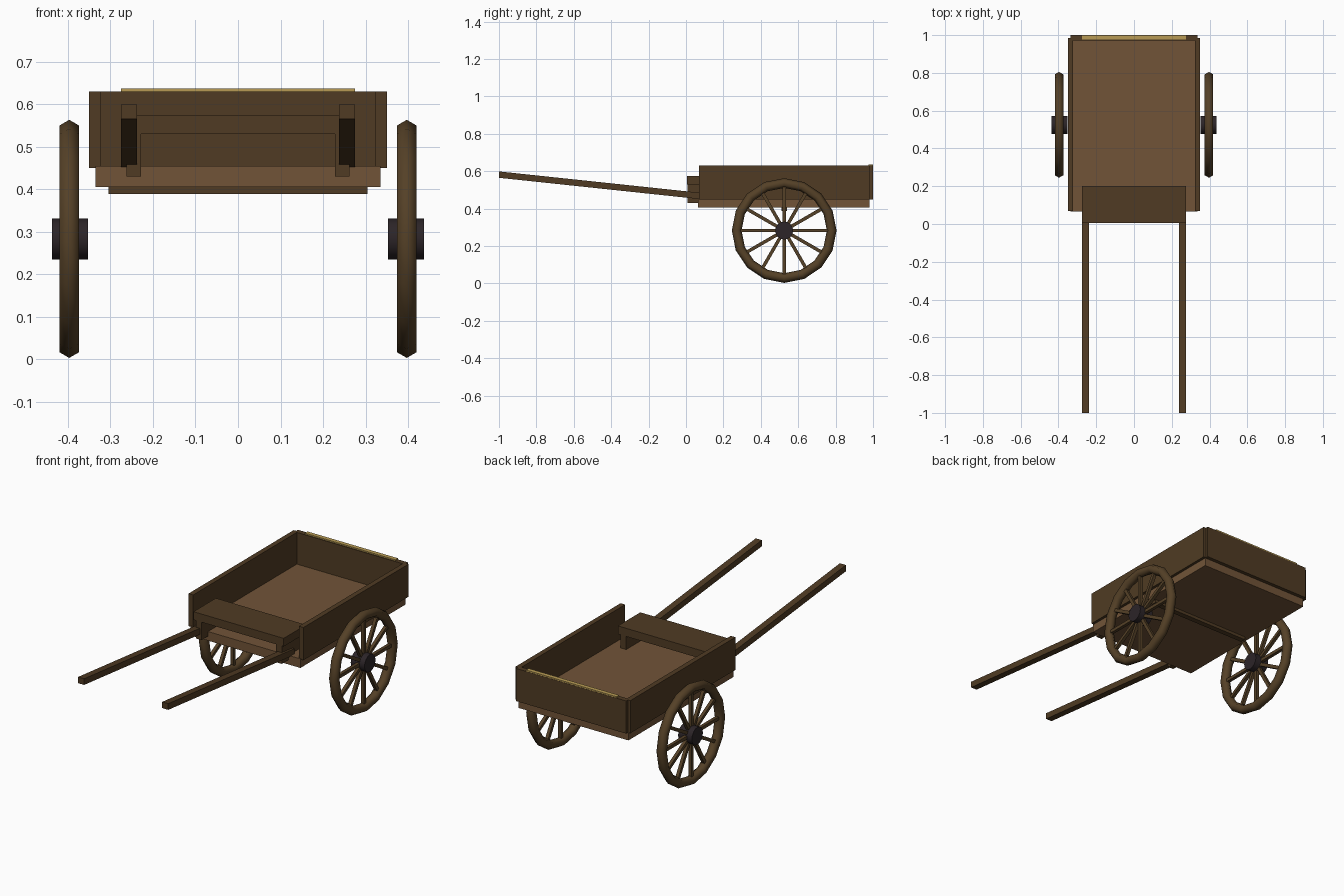
import bpy
import math

cube = bpy.data.objects.get("Cube")
if cube:
    bpy.data.objects.remove(cube, do_unlink=True)


def material(name, color):
    m = bpy.data.materials.new(name)
    m.use_nodes = True
    m.diffuse_color = (*color, 1)
    m.node_tree.nodes["Principled BSDF"].inputs["Base Color"].default_value = (*color, 1)
    return m


DARK = material("dark wood", (0.08, 0.044, 0.017))
FLOOR = material("floor wood", (0.165, 0.088, 0.039))
WHEEL = material("wheel wood", (0.09, 0.052, 0.02))
IRON = material("dark iron", (0.025, 0.018, 0.021))
GOLD = material("gold trim", (0.48, 0.33, 0.09))


def finish(name, mat):
    ob = bpy.context.object
    ob.name = name
    ob.data.materials.append(mat)
    return ob


def box(name, mat, x, y, z):
    """Box from its (min, max) range along each axis."""
    bpy.ops.mesh.primitive_cube_add(size=1, location=[sum(r) / 2 for r in (x, y, z)])
    ob = finish(name, mat)
    ob.scale = [r[1] - r[0] for r in (x, y, z)]
    bpy.ops.object.transform_apply(location=False, rotation=False, scale=True)
    return ob


# Cart bed
box("floor", FLOOR, (-0.335, 0.335), (0.065, 0.98), (0.405, 0.455))
box("axle_beam", DARK, (-0.305, 0.305), (0.51, 0.54), (0.388, 0.42))
box("back_wall", DARK, (-0.335, 0.335), (0.972, 1.0), (0.45, 0.63))
box("back_trim", GOLD, (-0.275, 0.275), (0.976, 0.999), (0.622, 0.637))

# Seat
box("seat", DARK, (-0.275, 0.275), (0.005, 0.2), (0.53, 0.575))

AXLE_Y, AXLE_Z, WHEEL_X = 0.525, 0.283, 0.397
SPOKES = 12

for side, s in (("left", 1), ("right", -1)):
    def across(a, b):
        return tuple(sorted((s * a, s * b)))

    box(side + "_wall", DARK, across(0.322, 0.35), (0.07, 0.985), (0.45, 0.63))
    box(side + "_seat_support", DARK, across(0.228, 0.262), (0.007, 0.195), (0.43, 0.535))

    # Pulling shaft, slanting up toward the front
    shaft = box(side + "_shaft", DARK, across(0.238, 0.275), (-1.0, 0.1), (-0.017, 0.017))
    for v in shaft.data.vertices:
        v.co.z += 0.476 - 0.106 * (v.co.y + shaft.location.y)

    # Wheel rim
    bpy.ops.mesh.primitive_torus_add(
        major_segments=16, minor_segments=6, major_radius=0.254, minor_radius=0.026,
        location=(s * WHEEL_X, AXLE_Y, AXLE_Z), rotation=(0, math.pi / 2, 0))
    finish(side + "_wheel_rim", WHEEL)
    bpy.ops.object.shade_smooth()

    # Hub
    bpy.ops.mesh.primitive_cylinder_add(
        vertices=16, radius=0.048, depth=0.084,
        location=(s * 0.395, AXLE_Y, AXLE_Z), rotation=(0, math.pi / 2, 0))
    finish(side + "_hub", IRON)
    bpy.ops.object.shade_smooth_by_angle()

    # Spokes
    for i in range(SPOKES):
        a = 2 * math.pi * i / SPOKES
        spoke = box(f"{side}_spoke_{i + 1}", WHEEL,
                    (-0.009, 0.009), (-0.009, 0.009), (-0.105, 0.105))
        spoke.rotation_euler.x = a
        spoke.location = (s * WHEEL_X, AXLE_Y - 0.14 * math.sin(a),
                          AXLE_Z + 0.14 * math.cos(a))
